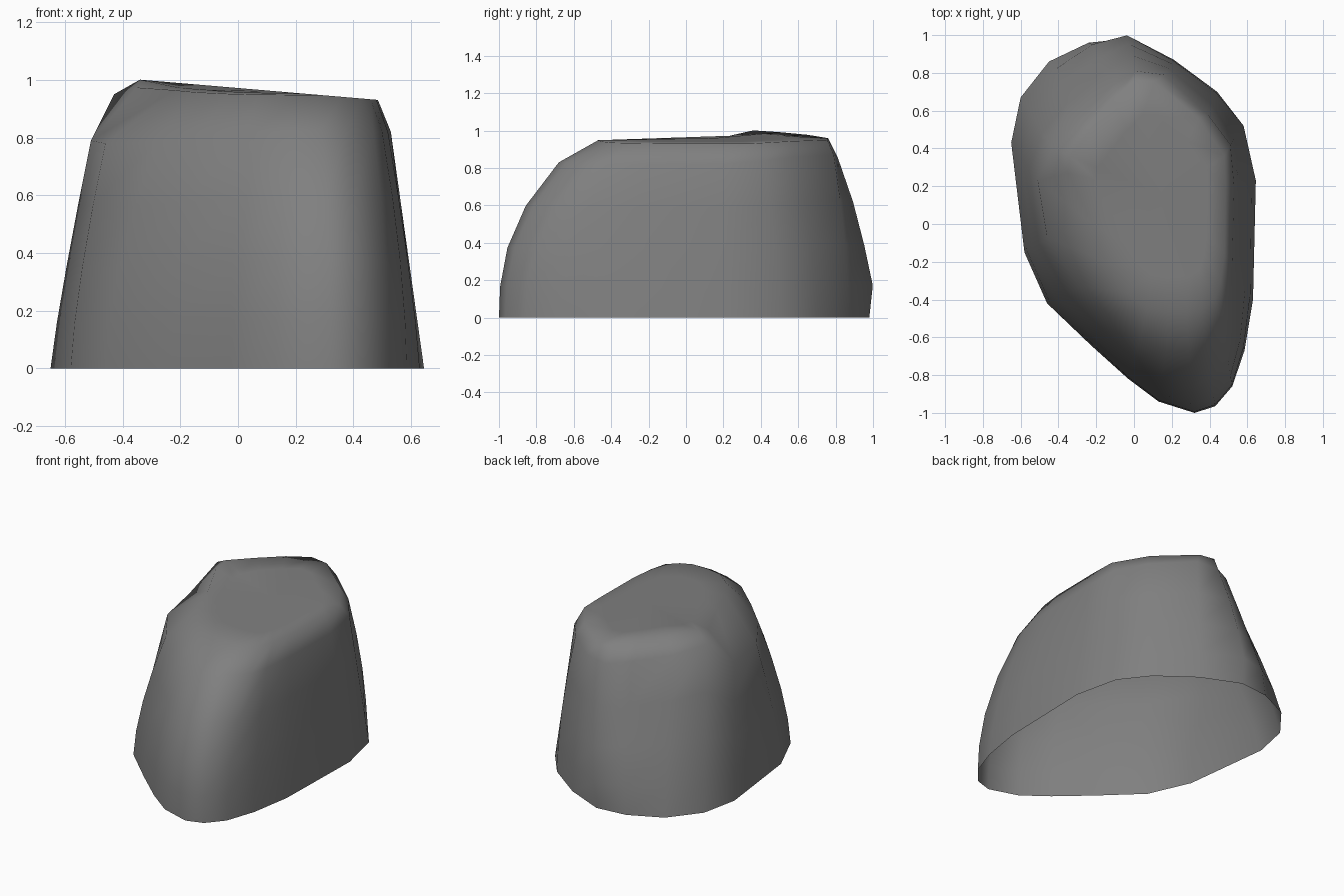
import bpy, bmesh
from mathutils import Vector

# columns running up the boulder: ground x,y / shoulder x,y,z / plateau rim x,y
columns = [
    (.32, -1, .29, -.68, .83, .28, -.47), (.43, -.965, .38, -.64, .83, .36, -.45),
    (.52, -.86, .47, -.54, .82, .43, -.40), (.585, -.67, .50, -.42, .82, .46, -.30),
    (.63, -.40, .52, -.2, .82, .48, -.15), (.645, .23, .53, .2, .82, .485, .2),
    (.58, .52, .51, .42, .84, .48, .36), (.44, .70, .39, .58, .86, .34, .56),
    (.21, .87, .16, .79, .87, .11, .755), (-.04, 1, .01, .81, .86, 0, .76),
    (-.24, .98, -.12, .73, .88, -.11, .65), (-.45, .86, -.29, .56, .90, -.23, .5),
    (-.60, .67, -.43, .40, .95, -.34, .36), (-.65, .43, -.51, .23, .79, -.35, .27),
    (-.58, -.15, -.46, -.07, .78, -.22, 0), (-.46, -.42, -.29, -.33, .78, -.15, -.2),
    (-.23, -.64, -.14, -.47, .80, -.04, -.36), (-.03, -.82, .03, -.61, .82, .07, -.45),
    (.13, -.94, .17, -.67, .82, .18, -.47)]


def plateau(x, y):
    # top tilted down to the right, a little to the front, and dipping at the back rim
    z = .972 - .085 * x - .08 * max(y - .6, 0)
    if y < .3:
        z = min(z, .948 + .034 * (y + .48))
    return Vector((x, y, z))


def bulge(x, y):
    # how much each side swells: strong at the front, weak elsewhere
    if x > .5:
        return 1.0 + 1.6 * min(y, 0) ** 2
    if y < 0:
        return 1.35 + 1.1 * y * y
    return 1.75 if x > -.1 else 1.15


def column_points(c):
    bx, by, sx, sy, sz, tx, ty = c
    pts = []
    for t in (0, .2, .45, .72, 1):
        k = t ** bulge(bx, by)
        pts.append(Vector((bx + (sx - bx) * k, by + (sy - by) * k, sz * t)))
    if by > .9:
        pts[0].y -= .02                   # back tucks under at the ground
        pts[1].y += .01
    top = plateau(tx, ty)
    inner = Vector((tx, ty)).lerp(Vector((.15, .15)), .3)
    return pts + [top, plateau(*inner)]


# lofted boulder shell, open underneath
bm = bmesh.new()
grid = [[bm.verts.new(p) for p in column_points(c)] for c in columns]
hub = bm.verts.new(plateau(.15, .15))
for a, b in zip(grid, grid[1:] + grid[:1]):
    for i in range(len(a) - 1):
        bm.faces.new((a[i], b[i], b[i + 1], a[i + 1]))
    bm.faces.new((a[-1], b[-1], hub))
mesh = bpy.data.meshes.new("boulder")
bm.to_mesh(mesh)
bm.free()
mesh.shade_smooth()
rock = bpy.data.objects.new("boulder", mesh)
bpy.context.collection.objects.link(rock)

# dark grey stone
stone = bpy.data.materials.new("stone")
stone.diffuse_color = (.215, .215, .215, 1)
mesh.materials.append(stone)
